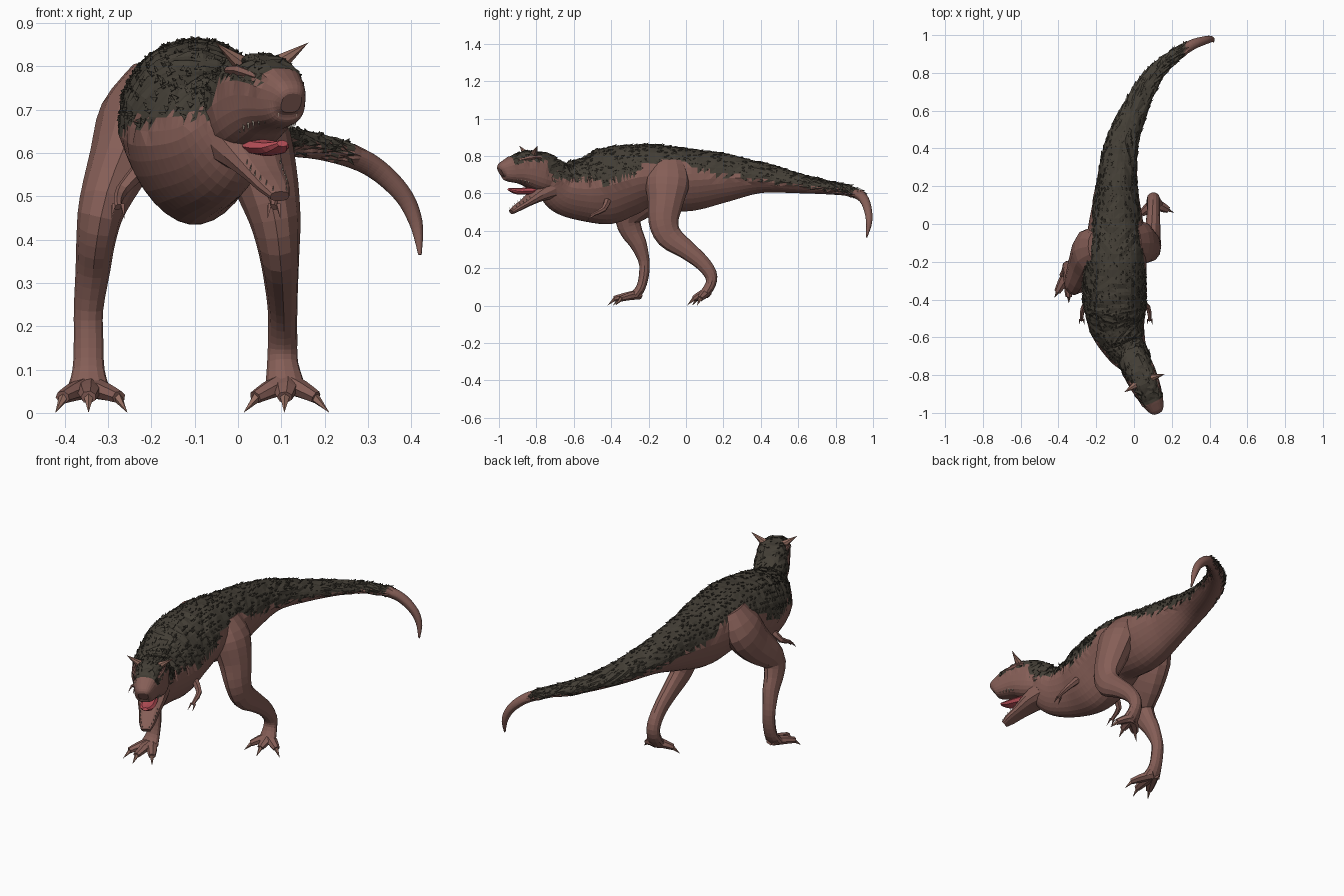
import bpy, bmesh, math, random
from mathutils import Vector as V

if "Cube" in bpy.data.objects:
    bpy.data.objects.remove(bpy.data.objects["Cube"])

random.seed(4)


def mat(name, r, g, b):
    m = bpy.data.materials.new(name)
    m.diffuse_color = (r, g, b, 1)
    m.use_nodes = True
    m.node_tree.nodes["Principled BSDF"].inputs["Base Color"].default_value = m.diffuse_color
    return m


SKIN = mat("brown_skin", 0.235, 0.112, 0.094)
DARK = mat("dark_back", 0.056, 0.048, 0.036)
TONGUE = mat("red_tongue", 0.52, 0.085, 0.105)
HORN = mat("horn_brown", 0.29, 0.15, 0.115)
TOOTH = mat("pale_teeth", 0.42, 0.36, 0.29)


def finish(bm, name, *mats):
    bmesh.ops.recalc_face_normals(bm, faces=bm.faces)
    me = bpy.data.meshes.new(name)
    bm.to_mesh(me)
    bm.free()
    for m in mats:
        me.materials.append(m)
    ob = bpy.data.objects.new(name, me)
    bpy.context.collection.objects.link(ob)
    return ob


def smooth_path(pts, n):
    # Catmull-Rom through tuples, n steps per span
    out = []
    for i in range(len(pts) - 1):
        a, b, c, d = (pts[max(0, min(len(pts) - 1, i + k))] for k in (-1, 0, 1, 2))
        for s in range(n):
            t = s / n
            out.append([0.5 * (2 * q + (r - p) * t + (2 * p - 5 * q + 4 * r - e) * t * t
                               + (3 * q - p - 3 * r + e) * t ** 3)
                        for p, q, r, e in zip(a, b, c, d)])
    return out + [list(pts[-1])]


def loft(bm, pts, sides=12, n=4, ref=(0, 0, 1), power=1.0, belly=0.0):
    # skin of ellipses (half width, half height) along a path
    rows = smooth_path(pts, n)
    P = [V(r[:3]) for r in rows]
    up, rings = V(ref), []
    for i, r in enumerate(rows):
        t = (P[min(i + 1, len(P) - 1)] - P[max(i - 1, 0)]).normalized()
        up = (up - t * up.dot(t)).normalized()
        side = t.cross(up)
        ring = []
        for k in range(sides):
            a = 2 * math.pi * k / sides
            c, s = (math.copysign(abs(f) ** power, f) for f in (math.cos(a), math.sin(a)))
            w = max(r[3], 0.002) * (1 - belly * max(0, -s))
            ring.append(bm.verts.new(P[i] + side * c * w + up * s * max(r[4], 0.002)))
        rings.append(ring)
    for A, B in zip(rings, rings[1:]):
        for k in range(sides):
            j = (k + 1) % sides
            bm.faces.new((A[k], A[j], B[j], B[k]))
    bm.faces.new(rings[0])
    bm.faces.new(rings[-1])


def tube(name, pts, m, **kw):
    bm = bmesh.new()
    loft(bm, pts, **kw)
    return finish(bm, name, m)


def spike(bm, base, tip, r, sides=5):
    base, tip = V(base), V(tip)
    d = (tip - base).normalized()
    u = d.orthogonal().normalized()
    w = d.cross(u)
    ring = [bm.verts.new(base + (u * math.cos(2 * math.pi * k / sides)
                                 + w * math.sin(2 * math.pi * k / sides)) * r) for k in range(sides)]
    top = bm.verts.new(tip)
    for k in range(sides):
        bm.faces.new((ring[k], ring[(k + 1) % sides], top))
    bm.faces.new(ring)


def H(d, s, z):
    # head frame: distance along the turned head, sideways, height
    return (0.41 * d + 0.91 * s, -0.72 - 0.91 * d + 0.41 * s, z)


# dark back: lower edge height along the body
EDGE = [(-1, .74), (-.7, .68), (-.55, .67), (-.4, .655), (-.3, .69), (-.2, .765), (0, .765),
        (.15, .70), (.4, .675), (.6, .64), (.85, .605), (1, .575)]


def edge(y):
    for (a, p), (b, q) in zip(EDGE, EDGE[1:]):
        if a <= y <= b:
            return p + (q - p) * (y - a) / (b - a)
    return 9


scales = bmesh.new()


def paint(bm, is_dark, count):
    # darken faces by rule, roughen them and grow small scales on them
    bmesh.ops.recalc_face_normals(bm, faces=bm.faces)
    bmesh.ops.triangulate(bm, faces=bm.faces)
    bm.normal_update()
    dark = [f for f in bm.faces if is_dark(f.calc_center_median())]
    for f in dark:
        f.material_index = 1
    for v in {v for f in dark for v in f.verts}:
        v.co += v.normal * random.uniform(-0.004, 0.005)
    for f in random.choices(dark, weights=[f.calc_area() for f in dark], k=count):
        c, nrm = f.calc_center_median(), f.normal
        back = V((random.uniform(-.4, .4), 1, random.uniform(-.3, .3)))
        back = (back - nrm * back.dot(nrm)).normalized()
        spike(scales, c - nrm * 0.003, c + nrm * random.uniform(.003, .008)
              + back * random.uniform(.012, .024), random.uniform(.005, .009), 4)


# body, neck and tail in one skin
bm = bmesh.new()
loft(bm, [(.05, -.80, .71, .055, .07), (.01, -.73, .675, .085, .10), (-.04, -.66, .63, .112, .14),
          (-.085, -.55, .62, .145, .17), (-.10, -.44, .634, .165, .203), (-.105, -.33, .666, .17, .193),
          (-.10, -.2, .693, .165, .171), (-.095, 0, .672, .145, .17), (-.09, .2, .682, .11, .133),
          (-.07, .4, .683, .09, .083), (0, .6, .653, .07, .053), (.1, .78, .628, .05, .035),
          (.2, .88, .61, .035, .028), (.3, .945, .575, .028, .026), (.375, .972, .51, .022, .022),
          (.41, .978, .44, .016, .016), (.42, .965, .365, .004, .004)],
     sides=30, n=6, belly=0.2)
paint(bm, lambda c: c.x < .27 and c.z > edge(c.y) + random.uniform(-.018, .018), 1100)
finish(bm, "body", SKIN, DARK)

# skull: distance, top, bottom, half width
bm = bmesh.new()
loft(bm, [(*H(d, 0, (t + b) / 2), w, (t - b) / 2) for d, t, b, w in
          [(-.03, .77, .59, .075), (.05, .815, .605, .085), (.13, .83, .632, .08), (.19, .815, .65, .07),
           (.25, .79, .66, .056), (.285, .768, .675, .042), (.3, .74, .69, .025)]],
     sides=24, n=4, power=0.75)


def head_dark(c):
    d = c.x * .41 - (c.y + .72) * .91
    return c.z > (.70 if d < .05 else .768) + random.uniform(-.012, .012) and d < .245


paint(bm, head_dark, 110)
finish(bm, "skull", SKIN, DARK)
finish(scales, "back_scales", DARK)

# open lower jaw and tongue
JAW = [(.01, .625, .08, .06), (.08, .592, .07, .04), (.15, .55, .05, .024),
       (.2, .522, .04, .019), (.235, .50, .024, .013)]
tube("lower_jaw", [(*H(d, 0, z), w, h) for d, z, w, h in JAW], SKIN, power=0.8, n=3)
tube("tongue", [(*H(d, 0, z), w, h) for d, z, w, h in
                [(.07, .618, .034, .018), (.15, .612, .04, .019), (.21, .612, .034, .016),
                 (.25, .622, .014, .008)]], TONGUE, sides=8, n=3)

# horns, brows and teeth on both sides of the head
horns, teeth, brows = (bmesh.new() for _ in range(3))
for s in (-1, 1):
    spike(horns, H(.125, s * .05, .808), H(.135, s * .118, .855), .02, 7)
    loft(brows, [(*H(.09, s * .066, .79), .01, .01), (*H(.15, s * .064, .79), .014, .012),
                 (*H(.22, s * .05, .775), .008, .008)], sides=6, n=2)
    for i in range(8):
        d = .14 + .02 * i
        w = .058 - .035 * (i / 7) ** 2
        z = .652 + .04 * (i / 7) ** 1.5
        spike(teeth, H(d, s * w, z + .012), H(d, s * w, z - .009), .004, 4)
    for i in range(6):
        d, z = .14 + .018 * i, .575 - .0125 * i
        w = .042 - .025 * (i / 5) ** 2
        spike(teeth, H(d, s * w, z - .01), H(d + .008, s * w, z + .014), .004, 4)
finish(horns, "horns", HORN)
finish(brows, "brow_ridges", SKIN)
finish(teeth, "teeth", TOOTH)

# striding legs
tube("rear_stepping_leg", [
    (0, -.1, .77, .04, .09), (.03, -.1, .67, .08, .12), (.06, -.11, .55, .077, .095),
    (.085, -.12, .45, .06, .08), (.095, -.09, .37, .047, .07), (.1, 0, .30, .039, .052),
    (.103, .08, .235, .034, .042), (.103, .13, .17, .034, .035), (.103, .132, .115, .036, .028),
    (.11, .095, .055, .048, .027)], SKIN, n=3, ref=(0, 1, 0))
tube("front_stepping_leg", [
    (-.205, -.12, .79, .04, .08), (-.24, -.14, .69, .078, .12), (-.27, -.21, .585, .074, .105),
    (-.312, -.305, .48, .056, .072), (-.327, -.295, .405, .046, .06), (-.335, -.255, .33, .04, .045),
    (-.345, -.225, .24, .034, .03), (-.345, -.224, .17, .034, .027), (-.345, -.24, .1, .037, .025),
    (-.345, -.27, .055, .05, .027)], SKIN, n=3, ref=(0, 1, 0))

# toes with claws
toes, claws = bmesh.new(), bmesh.new()
for root, tips in (((.11, .11, .07), [(.04, .055), (.108, .04), (.18, .075)]),
                   ((-.345, -.25, .06), [(-.405, -.36), (-.345, -.385), (-.275, -.35)])):
    r = V(root)
    for x, y in tips:
        e = V((x, y, .036))
        m = r.lerp(e, .55) + V((0, 0, .002))
        loft(toes, [(*r, .03, .027), (*m, .027, .021), (*e, .018, .015)], sides=7, n=2)
        d = (e - r) * V((1, 1, 0))
        spike(claws, e - d * .05, e + d.normalized() * .035 - V((0, 0, .036)), .012)
finish(toes, "toes", SKIN)
finish(claws, "claws", HORN)

# tiny arms, mirrored about the body axis
arms = bmesh.new()
for s in (-1, 1):
    def A(o, y, z):
        return (-.097 + s * o, y, z)
    loft(arms, [(*A(.13, -.42, .56), .02, .02), (*A(.17, -.44, .515), .015, .015),
                (*A(.18, -.49, .49), .01, .01), (*A(.18, -.51, .475), .01, .008)], sides=6, n=2)
    for k in (-.01, .01):
        spike(arms, A(.18 + k, -.505, .48), A(.18 + 1.5 * k, -.535, .447), .006, 4)
finish(arms, "tiny_arms", SKIN)
